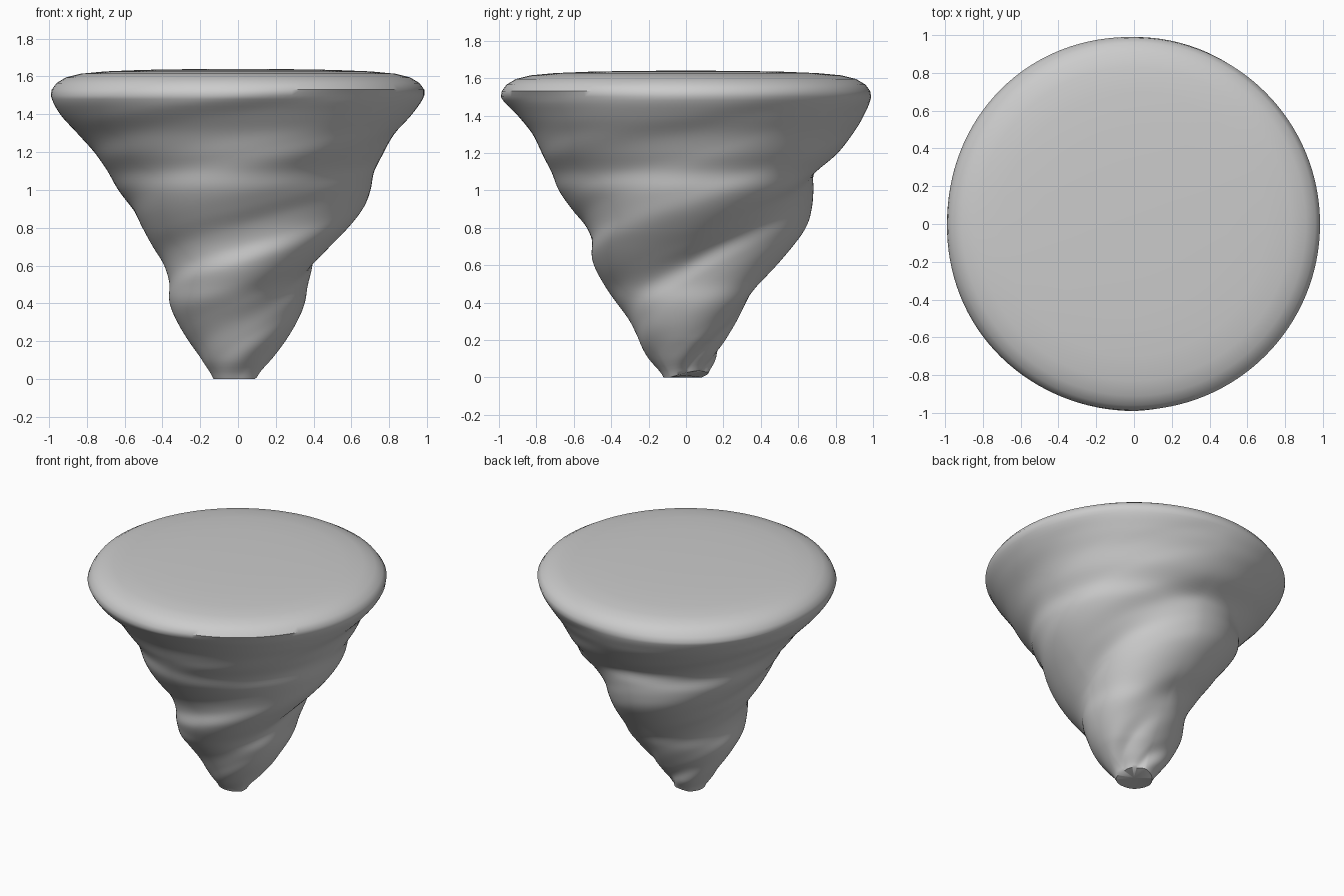
import bpy, bmesh, math

if "Cube" in bpy.data.objects:
    bpy.data.objects.remove(bpy.data.objects["Cube"])

# Outlines of the funnel every 0.1 in height, with the climb of the swirl to the next quarter
QUARTERS = [
    ([.09, .18, .25, .31, .35, .365, .385, .48, .58, .66, .70, .72, .77, .83, .92, .985], .38),  # right
    ([.12, .15, .21, .27, .32, .37, .48, .57, .64, .67, .68, .69, .81, .89, .95, .99], .22),     # back
    ([.13, .19, .26, .32, .36, .36, .39, .45, .505, .555, .63, .69, .76, .85, .94, .99], .20),   # left
    ([.12, .20, .25, .30, .37, .44, .49, .49, .53, .61, .68, .72, .77, .82, .90, .99], .26),     # front
]
MEAN = [sum(q[0][i] for q in QUARTERS) / 4 for i in range(16)]
RATIOS = [[q[0][i] / MEAN[i] for i in range(16)] for q in QUARTERS]
TOP = 1.5
SEGMENTS, ROWS = 128, 76


def sample(table, z):
    """Smooth curve through the table at height z."""
    f = min(max(z / TOP, 0), 1) * 15
    i = min(int(f), 14)
    t = f - i
    a, b, c, d = (table[min(max(i + k, 0), 15)] for k in (-1, 0, 1, 2))
    return b + .5 * t * (c - a + t * (2*a - 5*b + 4*c - d + t * (3*(b - c) + d - a)))


def radius(angle, z):
    """Blend neighbouring outlines along the rising swirl."""
    f = (angle / (math.pi / 2)) % 4
    i = int(f)
    t = f - i
    climb = QUARTERS[i][1]
    w = t * t * (3 - 2 * t)
    ratio = ((1 - w) * sample(RATIOS[i], z - t * climb)
             + w * sample(RATIOS[(i + 1) % 4], z + (1 - t) * climb))
    return sample(MEAN, z) * ratio


bm = bmesh.new()
rings = []

# Twisted funnel wall, with the tip cut slightly askew
for row in range(ROWS):
    z = TOP * row / (ROWS - 1)
    ring = []
    for s in range(SEGMENTS):
        a = 2 * math.pi * s / SEGMENTS
        r = radius(a, z)
        lift = .035 * max(0, math.cos(a - .8)) * max(0, 1 - z / .2)
        ring.append(bm.verts.new((r * math.cos(a), r * math.sin(a), z + lift)))
    rings.append(ring)

# Rounded rim and gently domed top
for r, z in [(.985, 1.53), (.96, 1.565), (.91, 1.595), (.83, 1.615),
             (.7, 1.627), (.5, 1.635), (.25, 1.639)]:
    rings.append([bm.verts.new((r * math.cos(2 * math.pi * s / SEGMENTS),
                                r * math.sin(2 * math.pi * s / SEGMENTS), z))
                  for s in range(SEGMENTS)])

for low, high in zip(rings, rings[1:]):
    for s in range(SEGMENTS):
        n = (s + 1) % SEGMENTS
        bm.faces.new((low[s], low[n], high[n], high[s]))

# Centre of the top and cap of the tip
peak = bm.verts.new((0, 0, 1.64))
foot = bm.verts.new((0, 0, .01))
for s in range(SEGMENTS):
    n = (s + 1) % SEGMENTS
    bm.faces.new((rings[-1][s], rings[-1][n], peak))
    bm.faces.new((rings[0][n], rings[0][s], foot))

mesh = bpy.data.meshes.new("funnel_cloud")
bm.to_mesh(mesh)
bm.free()
funnel = bpy.data.objects.new("funnel_cloud", mesh)
bpy.context.collection.objects.link(funnel)
bpy.context.view_layer.objects.active = funnel
funnel.select_set(True)
bpy.ops.object.shade_smooth_by_angle(angle=math.radians(50))
